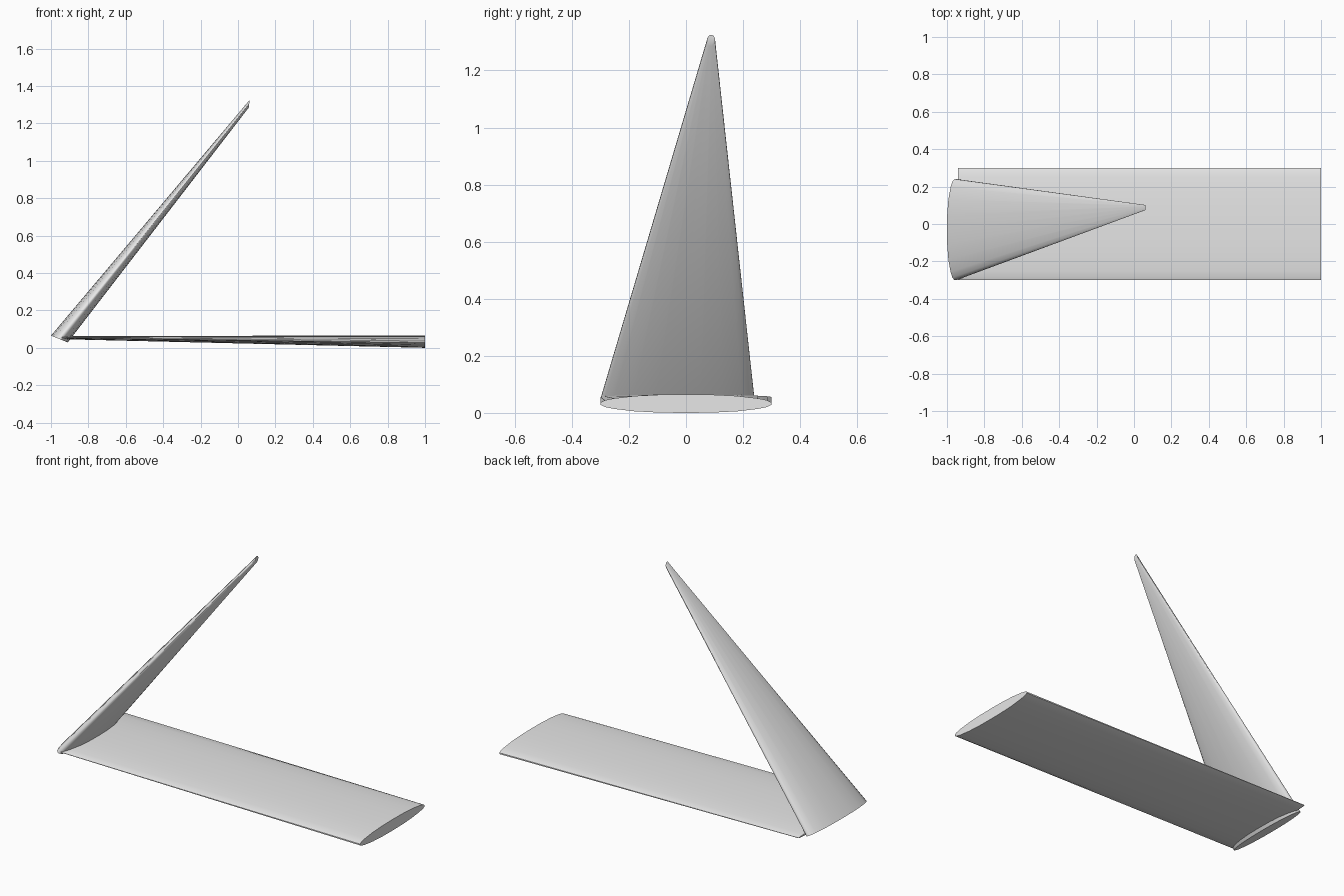
import bpy, bmesh, math
from mathutils import Vector

cube = bpy.data.objects.get("Cube")
if cube:
    bpy.data.objects.remove(cube, do_unlink=True)

# Single plain grey finish
grey = bpy.data.materials.new("plain_grey")
grey.use_nodes = True
grey.diffuse_color = (0.8, 0.8, 0.8, 1)
grey.node_tree.nodes["Principled BSDF"].inputs["Base Color"].default_value = (0.8, 0.8, 0.8, 1)

# Quarter of the lens section: (width fraction, thickness fraction)
QUARTER = [(0, 1), (.3, .97), (.6, .83), (.84, .57), (.95, .36), (1, .12)]
right_half = QUARTER + [(w, -t) for w, t in reversed(QUARTER)]
LENS = right_half + [(-w, t) for w, t in reversed(right_half[1:-1])]


def loft(name, sections):
    """Skin lens sections, each given as centre, half width in y, half thickness vector."""
    bm = bmesh.new()
    rings = []
    for centre, half_width, half_depth in sections:
        rings.append([bm.verts.new(Vector(centre) + Vector((0, w * half_width, 0)) + Vector(half_depth) * t)
                      for w, t in LENS])
    n = len(LENS)
    for a, b in zip(rings, rings[1:]):
        for i in range(n):
            j = (i + 1) % n
            bm.faces.new((a[i], a[j], b[j], b[i]))
    bm.faces.new(rings[0])
    bm.faces.new(rings[-1])
    bmesh.ops.recalc_face_normals(bm, faces=bm.faces[:])
    mesh = bpy.data.meshes.new(name)
    bm.to_mesh(mesh)
    bm.free()
    mesh.materials.append(grey)
    obj = bpy.data.objects.new(name, mesh)
    bpy.context.collection.objects.link(obj)
    bpy.ops.object.select_all(action='DESELECT')
    obj.select_set(True)
    bpy.context.view_layer.objects.active = obj
    bpy.ops.object.shade_smooth_by_angle(angle=math.radians(50))
    return obj


# Flat blade, thinning towards the joint
loft("flat_blade", [((-.94, 0, .055), .3, (0, 0, .009)),
                    ((1, 0, .0325), .3, (0, 0, .0325))])

# Raised blade, leaning over the flat one and narrowing to a small tip
loft("raised_blade", [((-.955, -.03, .047), .27, (-.045, 0, .018)),
                      ((.06, .088, 1.305), .014, (.002, 0, .02))])
